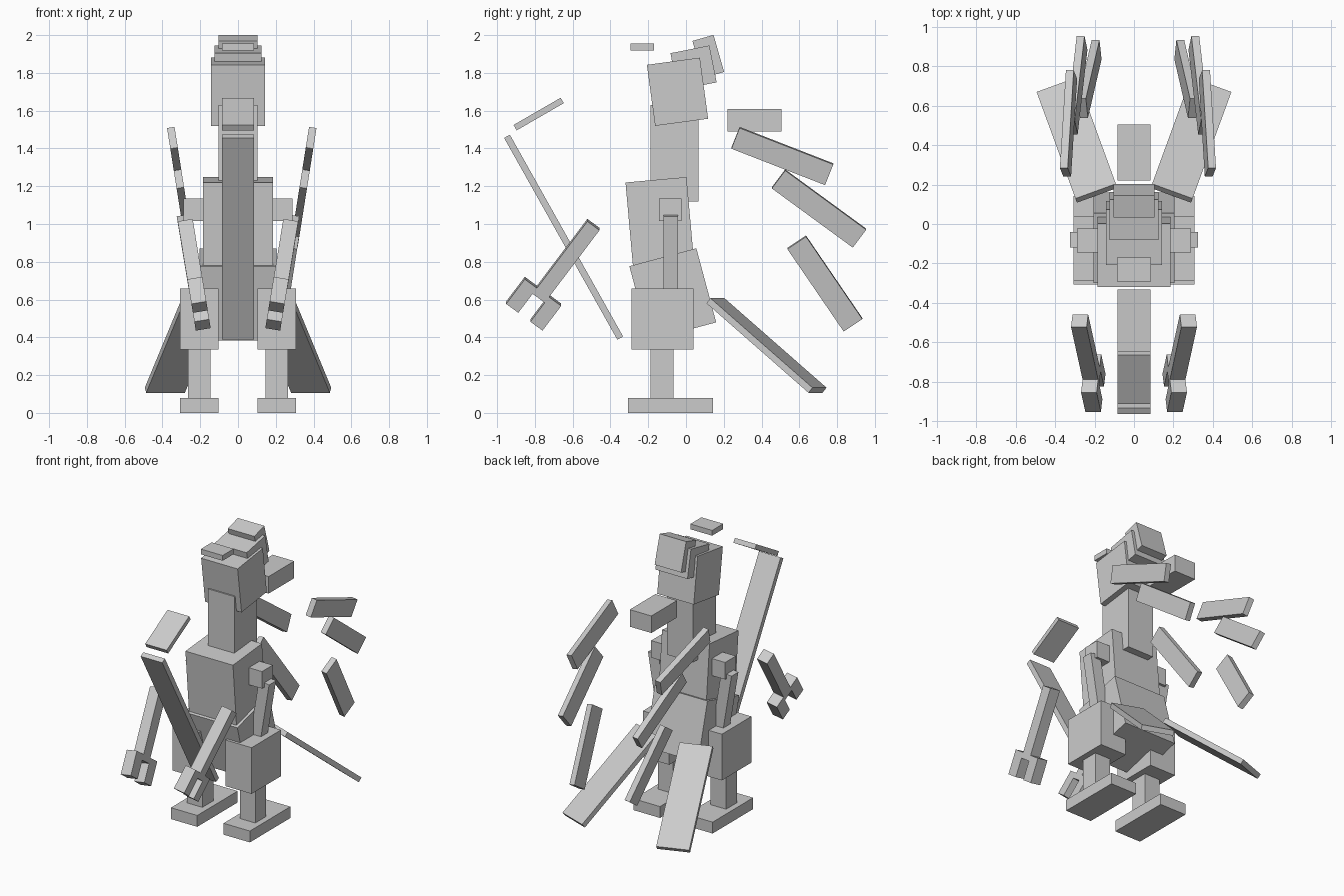
import bpy
from math import radians
from mathutils import Matrix, Vector, Euler


def box(name, loc, size, rot=(0, 0, 0), offset=(0, 0, 0)):
    """Box of a given size; offset is a shift along its own rotated axes."""
    r = Euler([radians(a) for a in rot]).to_matrix()
    bpy.ops.mesh.primitive_cube_add(size=1)
    ob = bpy.context.object
    ob.name = name
    m = Matrix.Translation(Vector(loc) + r @ Vector(offset)) @ r.to_4x4()
    ob.data.transform(m @ Matrix.Diagonal((*size, 1)))
    return ob


def pair(name, loc, size, rot=(0, 0, 0), offset=(0, 0, 0), mid=0.0):
    """Right box plus its mirror image about x = mid."""
    for side, s in (("right", 1), ("left", -1)):
        box(f"{side}_{name}", (mid + s * (loc[0] - mid), loc[1], loc[2]), size,
            (rot[0], s * rot[1], s * rot[2]), offset)


# Body, leaning blocks stacked upwards
box("pelvis", (0, -0.07, 0.628), (0.41, 0.367, 0.406), (15, 0, 0))
box("torso", (0, -0.138, 1.0), (0.37, 0.324, 0.47), (5.1, 0, 0))
box("neck", (0, -0.061, 1.375), (0.205, 0.254, 0.51))
box("head", (0, -0.045, 1.70), (0.284, 0.283, 0.326), (7.7, 0, 0))

# Crest, brow plate and the floating block behind the neck
box("crest_lower", (0, 0.04, 1.827), (0.25, 0.21, 0.199), (11.2, 0, 0))
box("crest_upper", (0, 0.118, 1.887), (0.206, 0.116, 0.204), (16, 0, 0))
box("brow_plate", (0, -0.231, 1.936), (0.17, 0.123, 0.037))
box("nape_block", (0, 0.363, 1.55), (0.168, 0.285, 0.12))

# Front boards
box("front_board", (0, -0.648, 0.93), (0.168, 0.035, 1.225), (29.3, 0, 0))
box("front_board_top", (0, -0.78, 1.582), (0.168, 0.288, 0.033), (30, 0, 0))

# Legs
pair("foot", (0.205, -0.082, 0.04), (0.205, 0.45, 0.08))
pair("shin", (0.206, -0.127, 0.21), (0.12, 0.122, 0.26))
pair("thigh", (0.205, -0.124, 0.497), (0.205, 0.328, 0.325))

# Arms: forearm with a two-pronged claw
pair("shoulder", (0.228, -0.084, 1.075), (0.12, 0.12, 0.12))
pair("upper_arm", (0.252, -0.08, 0.845), (0.08, 0.077, 0.41), (0, 9.4, 0))
arm, tilt = (0.244, -0.635, 0.805), (-36.7, 9.4, 0)
pair("forearm", arm, (0.08, 0.08, 0.485), tilt)
for label, y in (("front", -0.08), ("rear", 0.08)):
    pair(f"{label}_claw", arm, (0.08, 0.08, 0.165), tilt, (0, y, -0.287))

# Wing feathers, all lying in one tilted plane on each side
for i, (x, y, z, a) in enumerate([(0.372, 0.51, 1.36, -21.5),
                                  (0.328, 0.704, 1.082, -36.5),
                                  (0.264, 0.735, 0.685, -56)]):
    pair(f"wing_feather_{i + 1}", (x, y, z), (0.04, 0.533, 0.119), (a, 9, 0), mid=0.02)

# Tail feathers
pair("tail_feather", (0.289, 0.426, 0.357), (0.218, 0.745, 0.035), (-39.5, 0, -20))
